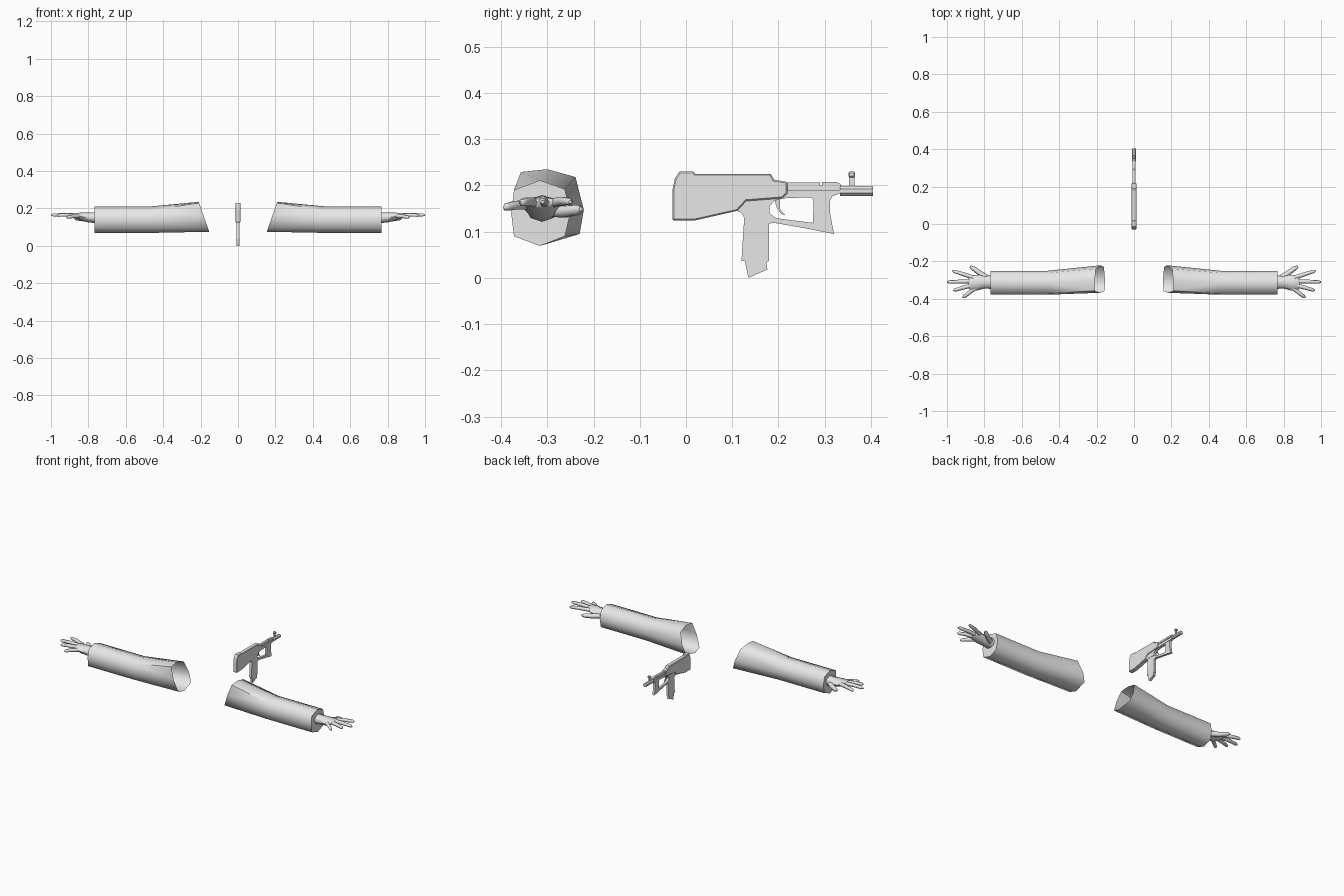
import bpy, bmesh, math
from mathutils import Vector

if "Cube" in bpy.data.objects:
    bpy.data.objects.remove(bpy.data.objects["Cube"])

grey = bpy.data.materials.new("light grey")
grey.diffuse_color = (0.8, 0.8, 0.8, 1)
grey.use_nodes = True
grey.node_tree.nodes["Principled BSDF"].inputs["Base Color"].default_value = grey.diffuse_color


def finish(name, bm, smooth=None, mirror=False):
    bmesh.ops.recalc_face_normals(bm, faces=bm.faces)
    me = bpy.data.meshes.new(name)
    bm.to_mesh(me)
    bm.free()
    me.materials.append(grey)
    ob = bpy.data.objects.new(name, me)
    bpy.context.collection.objects.link(ob)
    if smooth:
        bpy.ops.object.select_all(action='DESELECT')
        ob.select_set(True)
        bpy.context.view_layer.objects.active = ob
        bpy.ops.object.shade_smooth_by_angle(angle=math.radians(smooth))
    if mirror:
        ob.modifiers.new("mirror", 'MIRROR').use_mirror_merge = False
    return ob


def loft(bm, rings, start=True, end=True):
    """Skin a list of equal-length point rings."""
    rows = [[bm.verts.new(p) for p in r] for r in rings]
    n = len(rows[0])
    for a, b in zip(rows, rows[1:]):
        for i in range(n):
            j = (i + 1) % n
            bm.faces.new((a[i], a[j], b[j], b[i]))
    if start:
        bm.faces.new(rows[0][::-1])
    if end:
        bm.faces.new(rows[-1])


def ellipse(x, cy, cz, ry, rz, n=8):
    return [(x, cy + ry * math.sin(2 * math.pi * i / n),
             cz + rz * math.cos(2 * math.pi * i / n)) for i in range(n)]


def tube(bm, path, radii, n=6):
    """Tapered tube along points, mostly horizontal."""
    pts = [Vector(p) for p in path]
    rings = []
    for i, p in enumerate(pts):
        d = (pts[min(i + 1, len(pts) - 1)] - pts[max(i - 1, 0)]).normalized()
        side = d.cross(Vector((0, 0, 1))).normalized()
        up = side.cross(d)
        rings.append([p + radii[i] * (side * math.cos(2 * math.pi * k / n)
                      + up * math.sin(2 * math.pi * k / n)) for k in range(n)])
    loft(bm, rings)


def plate(name, outline, half, bevel=0):
    """Side profile (y, z) extruded across x."""
    bm = bmesh.new()
    loft(bm, [[(s * half, y, z) for y, z in outline] for s in (-1, 1)])
    ob = finish(name, bm)
    if bevel:
        m = ob.modifiers.new("bevel", 'BEVEL')
        m.width, m.segments, m.limit_method = bevel, 1, 'ANGLE'
        m.angle_limit = math.radians(60)


# Sleeves: open slanted shoulder end, closed cuff
shoulder = [(-.30, .235), (-.239, .218), (-.221, .147), (-.23, .095),
            (-.31, .075), (-.36, .09), (-.368, .16), (-.357, .229)]
cuff = [(-.316, .211), (-.262, .192), (-.25, .14), (-.262, .09),
        (-.316, .069), (-.372, .09), (-.378, .14), (-.372, .19)]
bm = bmesh.new()
loft(bm, [[(.155 + .35 * (z - .078), y, z) for y, z in shoulder],
          [(.46, y, z) for y, z in cuff],
          [(.767, y, z) for y, z in cuff]], start=False)
finish("sleeves", bm, 65, True)

# Hands: flattened palm, four fingers and a thumb
bm = bmesh.new()
loft(bm, [ellipse(.76, -.311, .15, .036, .029),
          ellipse(.80, -.311, .152, .034, .027),
          ellipse(.84, -.314, .156, .042, .021),
          ellipse(.875, -.314, .162, .038, .013),
          ellipse(.885, -.314, .163, .030, .008)])
finish("palms", bm, 65, True)

fingers = {
    "index_fingers": [(.86, -.286, .162), (.92, -.266, .166), (.962, -.253, .165), (.972, -.25, .164)],
    "middle_fingers": [(.86, -.306, .163), (.93, -.308, .167), (.988, -.31, .165), (1.0, -.31, .164)],
    "ring_fingers": [(.86, -.326, .162), (.92, -.342, .165), (.958, -.353, .163), (.967, -.355, .162)],
    "little_fingers": [(.85, -.343, .158), (.885, -.37, .157), (.908, -.388, .153), (.916, -.393, .152)],
    "thumbs": [(.79, -.285, .145), (.825, -.262, .143), (.862, -.235, .147), (.876, -.227, .149)],
}
for name, path in fingers.items():
    k = 1.35 if name == "thumbs" else 1
    bm = bmesh.new()
    tube(bm, path, [.0115 * k, .0105 * k, .009 * k, .004 * k])
    finish(name, bm, 65, True)

# Gun stock and receiver shell
plate("stock", [(-.029, .124), (-.029, .192), (-.024, .215), (-.014, .23), (.016, .23),
                (.02, .225), (.183, .225), (.191, .212), (.219, .208), (.219, .182),
                (.208, .172), (.13, .166), (.111, .145), (.018, .124)], .013, .003)
# Inner receiver, grip with magazine
plate("receiver", [(.111, .145), (.13, .166), (.2, .19), (.338, .19), (.338, .185),
                   (.316, .176), (.21, .172), (.19, .166), (.181, .155), (.18, .14),
                   (.12, .14)], .009)
plate("grip", [(.111, .147), (.12, .14), (.126, .13), (.12, .037), (.127, .037), (.135, 0),
               (.176, .018), (.174, .033), (.18, .037), (.18, .15), (.13, .165)], .0075)
# Guard bar below the trigger and front strut
plate("trigger_guard", [(.178, .148), (.183, .138), (.195, .129), (.274, .119),
                        (.276, .104), (.191, .119), (.178, .117)], .007)
plate("front_strut", [(.271, .178), (.276, .165), (.274, .104), (.32, .095), (.311, .143),
                      (.311, .165), (.318, .18)], .007)
plate("trigger", [(.19, .172), (.203, .172), (.203, .15), (.214, .136), (.206, .138),
                  (.197, .15)], .003)
# Rails above the receiver
plate("rail_core", [(.2, .186), (.2, .2), (.338, .2), (.338, .186)], .004)
plate("rear_rail", [(.215, .195), (.215, .206), (.29, .206), (.29, .195)], .007)
plate("front_rail", [(.294, .197), (.294, .207), (.327, .207), (.334, .203), (.334, .197)], .007)
# Muzzle barrel and front sight
bm = bmesh.new()
loft(bm, [[(.012 * math.cos(a), y, .188 + .0115 * math.sin(a))
           for a in [math.pi * (k + .5) / 4 for k in range(8)]] for y in (.333, .404)])
finish("barrel", bm)
plate("sight_post", [(.353, .195), (.353, .22), (.364, .22), (.364, .195)], .004)
plate("sight_hood", [(.351, .217), (.351, .23), (.366, .23), (.366, .217)], .009, .003)
